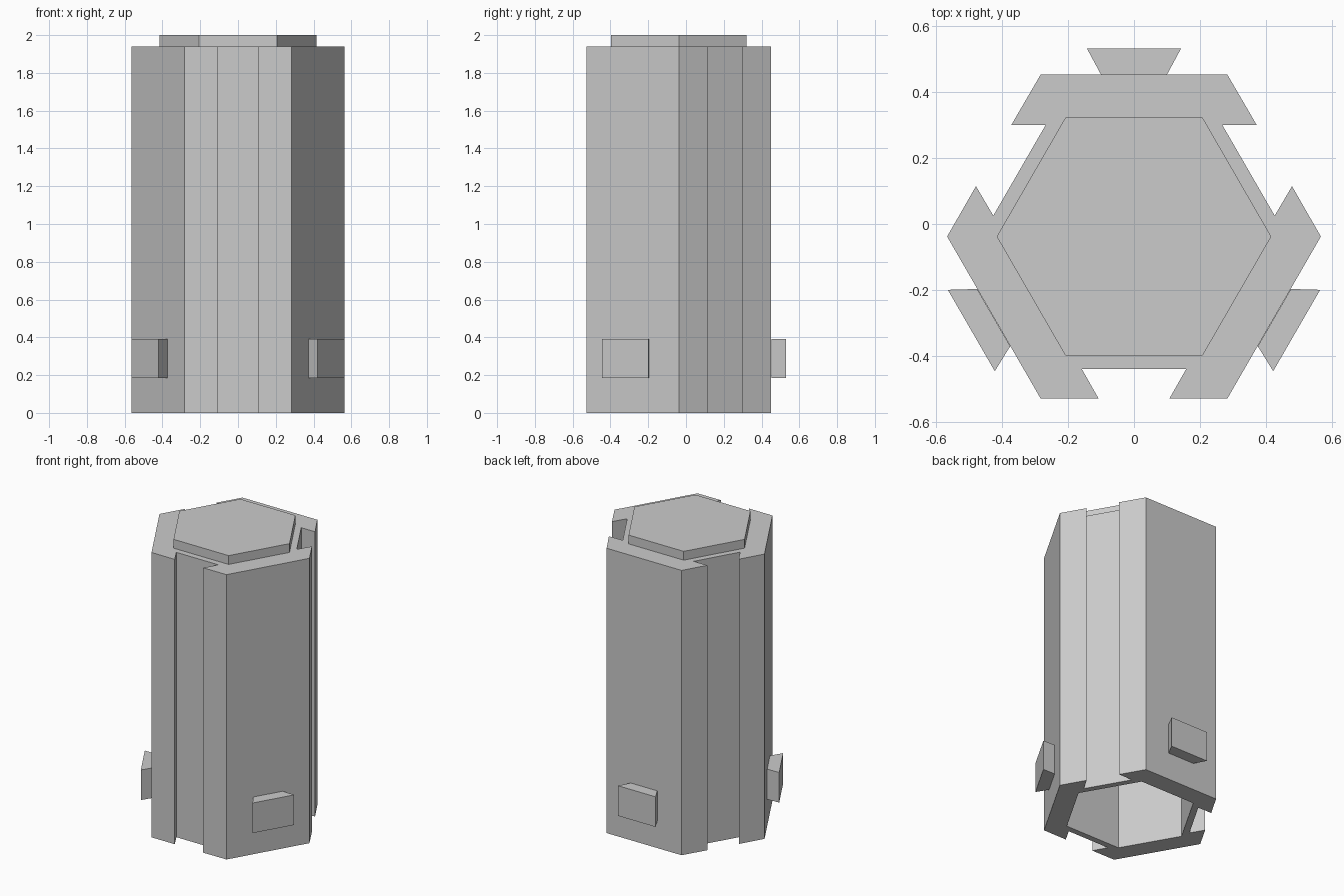
import bpy
import bmesh
from math import radians
from mathutils import Matrix, Vector

RADIUS, BORE = 0.565, 0.415        # outer and inner hexagon radii
APOTHEM = 0.49                     # distance from axis to an outer side
BODY_TOP, CAP_TOP, CEILING = 1.94, 2.0, 1.9
CENTRE = Vector((0, -0.038, 0))

cube = bpy.data.objects.get("Cube")
if cube:
    bpy.data.objects.remove(cube, do_unlink=True)

grey = bpy.data.materials.new("plain grey")
grey.use_nodes = True
colour = (0.6, 0.6, 0.6, 1)
grey.diffuse_color = colour
grey.node_tree.nodes["Principled BSDF"].inputs["Base Color"].default_value = colour


def turned(points, angle):
    """Rotate 2D points about the axis."""
    turn = Matrix.Rotation(radians(angle), 2)
    return [turn @ Vector(p) for p in points]


def hexagon(radius):
    return [turned([(radius, 0)], 60 * k)[0] for k in range(6)]


def face(bm, points, z, flip=False):
    f = bm.faces.new([bm.verts.new((p[0], p[1], z)) for p in points])
    if flip:
        f.normal_flip()


def wall(bm, points, low, high, closed=False):
    """Upright strip along a chain of points."""
    pairs = list(zip(points, points[1:]))
    if closed:
        pairs.append((points[-1], points[0]))
    for a, b in pairs:
        bm.faces.new([bm.verts.new((p[0], p[1], z)) for p, z in
                      ((a, low), (b, low), (b, high), (a, high))])


def finish(bm, name):
    bmesh.ops.remove_doubles(bm, verts=bm.verts, dist=0.0001)
    bmesh.ops.recalc_face_normals(bm, faces=bm.faces)
    bmesh.ops.translate(bm, verts=bm.verts, vec=CENTRE)
    mesh = bpy.data.meshes.new(name)
    bm.to_mesh(mesh)
    bm.free()
    mesh.materials.append(grey)
    obj = bpy.data.objects.new(name, mesh)
    bpy.context.collection.objects.link(obj)


# Hollow hexagonal body, with a dovetail slot in every other side
outer, inner = hexagon(RADIUS), hexagon(BORE)
slot = [(APOTHEM, -0.107), (0.40, -0.158), (0.40, 0.158), (APOTHEM, 0.107)]
bm = bmesh.new()
for k in range(6):
    n = (k + 1) % 6
    chain = [outer[k]]
    if k % 2 == 0:
        chain += turned(slot, 60 * k + 30)
    chain.append(outer[n])
    wall(bm, chain, 0, BODY_TOP)
    ring = chain + [inner[n], inner[k]]
    face(bm, ring, BODY_TOP)
    face(bm, ring, 0, flip=True)
# Bore and its ceiling, then the raised cap on top
wall(bm, inner, 0, CEILING, closed=True)
face(bm, inner, CEILING)
wall(bm, inner, BODY_TOP, CAP_TOP, closed=True)
face(bm, inner, CAP_TOP)
finish(bm, "hollow_body")

# Dovetail tabs low on the remaining sides
tab = [(APOTHEM, -0.10), (0.568, -0.142), (0.568, 0.142), (APOTHEM, 0.10)]
for name, angle in (("back_tab", 90), ("right_tab", 210), ("left_tab", 330)):
    bm = bmesh.new()
    points = turned(tab, angle)
    wall(bm, points, 0.185, 0.39, closed=True)
    face(bm, points, 0.39)
    face(bm, points, 0.185, flip=True)
    finish(bm, name)
